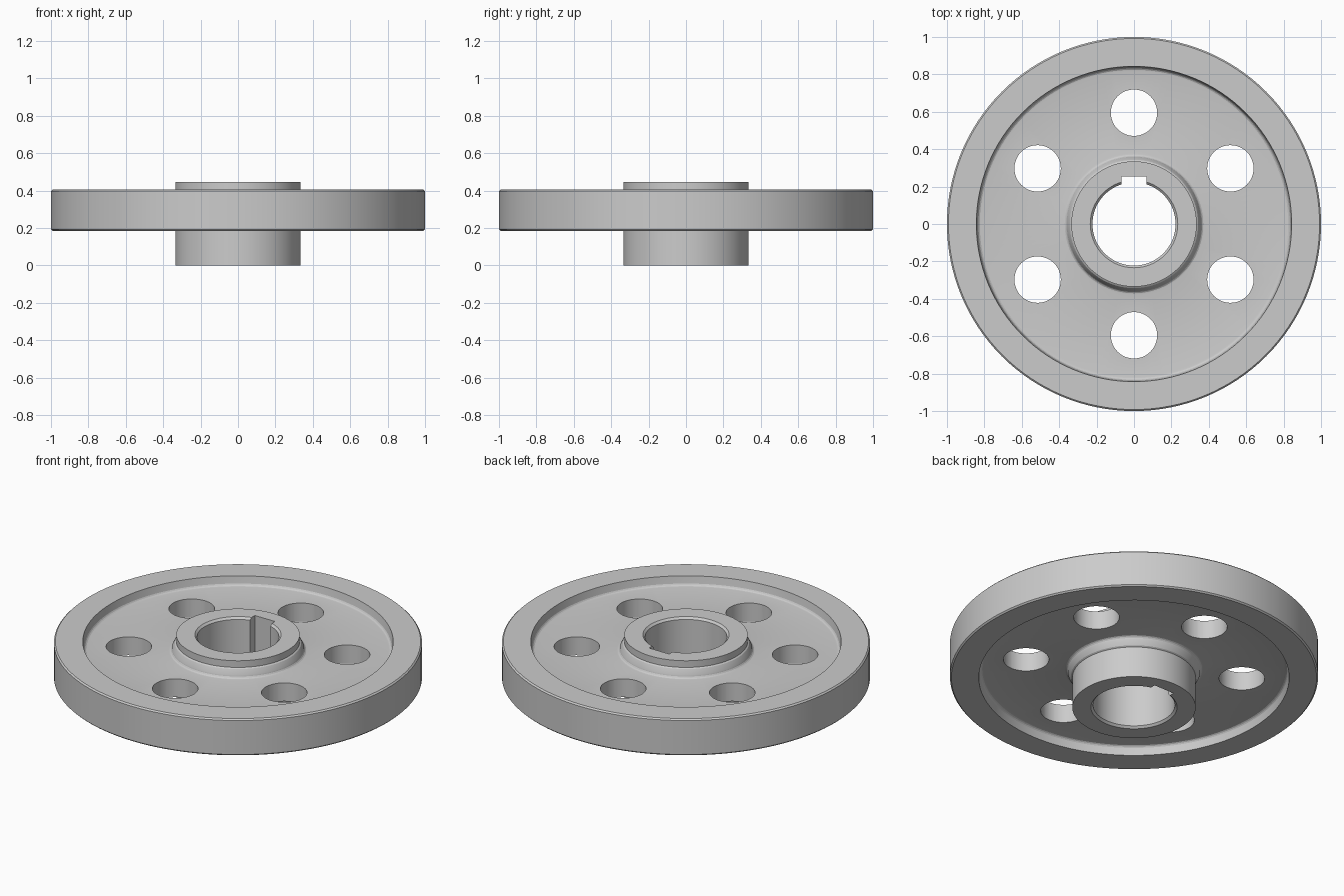
import bpy
import bmesh
import math
from mathutils import Matrix, Vector

cube = bpy.data.objects.get("Cube")
if cube:
    bpy.data.objects.remove(cube, do_unlink=True)

SEGMENTS = 128
MID_Z = 0.295        # middle plane of rim and web
HALF_RIM = 0.11
HALF_WEB = 0.055
HUB_R, HUB_TOP = 0.335, 0.445
BORE_R, CHAMFER = 0.222, 0.012
FILLET = 0.02

steel = bpy.data.materials.new("grey_steel")
steel.use_nodes = True
grey = (0.6, 0.6, 0.6, 1)
steel.diffuse_color = grey
steel.node_tree.nodes["Principled BSDF"].inputs["Base Color"].default_value = grey


def make_object(name, bm):
    bmesh.ops.recalc_face_normals(bm, faces=bm.faces)
    mesh = bpy.data.meshes.new(name)
    bm.to_mesh(mesh)
    bm.free()
    mesh.materials.append(steel)
    obj = bpy.data.objects.new(name, mesh)
    bpy.context.collection.objects.link(obj)
    return obj


def fillet(centre_r, start, end):
    """Concave corner resting on the web, as (radius, height above mid plane)."""
    return [(centre_r + FILLET * math.cos(a), HALF_WEB + FILLET + FILLET * math.sin(a))
            for a in (math.radians(start + (end - start) * i / 4) for i in range(5))]


# One face of the wheel, from hub wall across the recessed web to the rim edge
side = [(HUB_R, HALF_RIM), (0.343, 0.104)]
side += fillet(0.378, 180, 270)
side += fillet(0.817, 270, 360)
side += [(0.843, HALF_RIM), (0.992, HALF_RIM), (1.0, HALF_RIM - 0.008)]

# Closed cross-section: bore, hub underside, lower face, upper face, hub top
profile = [(BORE_R, CHAMFER), (BORE_R + CHAMFER, 0), (HUB_R, 0)]
profile += [(r, MID_Z - h) for r, h in side]
profile += [(r, MID_Z + h) for r, h in reversed(side)]
profile += [(HUB_R, HUB_TOP), (BORE_R + CHAMFER, HUB_TOP), (BORE_R, HUB_TOP - CHAMFER)]

# Wheel body turned from the cross-section
bm = bmesh.new()
rings = []
for i in range(SEGMENTS):
    a = math.tau * i / SEGMENTS
    rings.append([bm.verts.new((r * math.cos(a), r * math.sin(a), z)) for r, z in profile])
for i, ring in enumerate(rings):
    following = rings[(i + 1) % SEGMENTS]
    for j in range(len(profile)):
        k = (j + 1) % len(profile)
        bm.faces.new((ring[j], following[j], following[k], ring[k]))
wheel = make_object("wheel_body", bm)

# Cutter for six lightening holes and the keyway
bm = bmesh.new()
for i in range(6):
    a = math.radians(30 + 60 * i)
    place = Matrix.Translation((0.595 * math.cos(a), 0.595 * math.sin(a), MID_Z))
    bmesh.ops.create_cone(bm, cap_ends=True, segments=48, radius1=0.124, radius2=0.124,
                          depth=0.5, matrix=place)
key = Matrix.Translation((0, 0.18, 0.22)) @ Matrix.Diagonal(Vector((0.134, 0.15, 1, 1)))
bmesh.ops.create_cube(bm, size=1, matrix=key)
cutter = make_object("hole_cutter", bm)
cutter.hide_render = True

cut = wheel.modifiers.new("holes_and_keyway", "BOOLEAN")
cut.operation = "DIFFERENCE"
cut.solver = "EXACT"
cut.object = cutter

bpy.ops.object.select_all(action="DESELECT")
wheel.select_set(True)
bpy.context.view_layer.objects.active = wheel
bpy.ops.object.modifier_apply(modifier=cut.name)
bpy.data.objects.remove(cutter, do_unlink=True)
bpy.ops.object.shade_smooth_by_angle(angle=math.radians(20))
